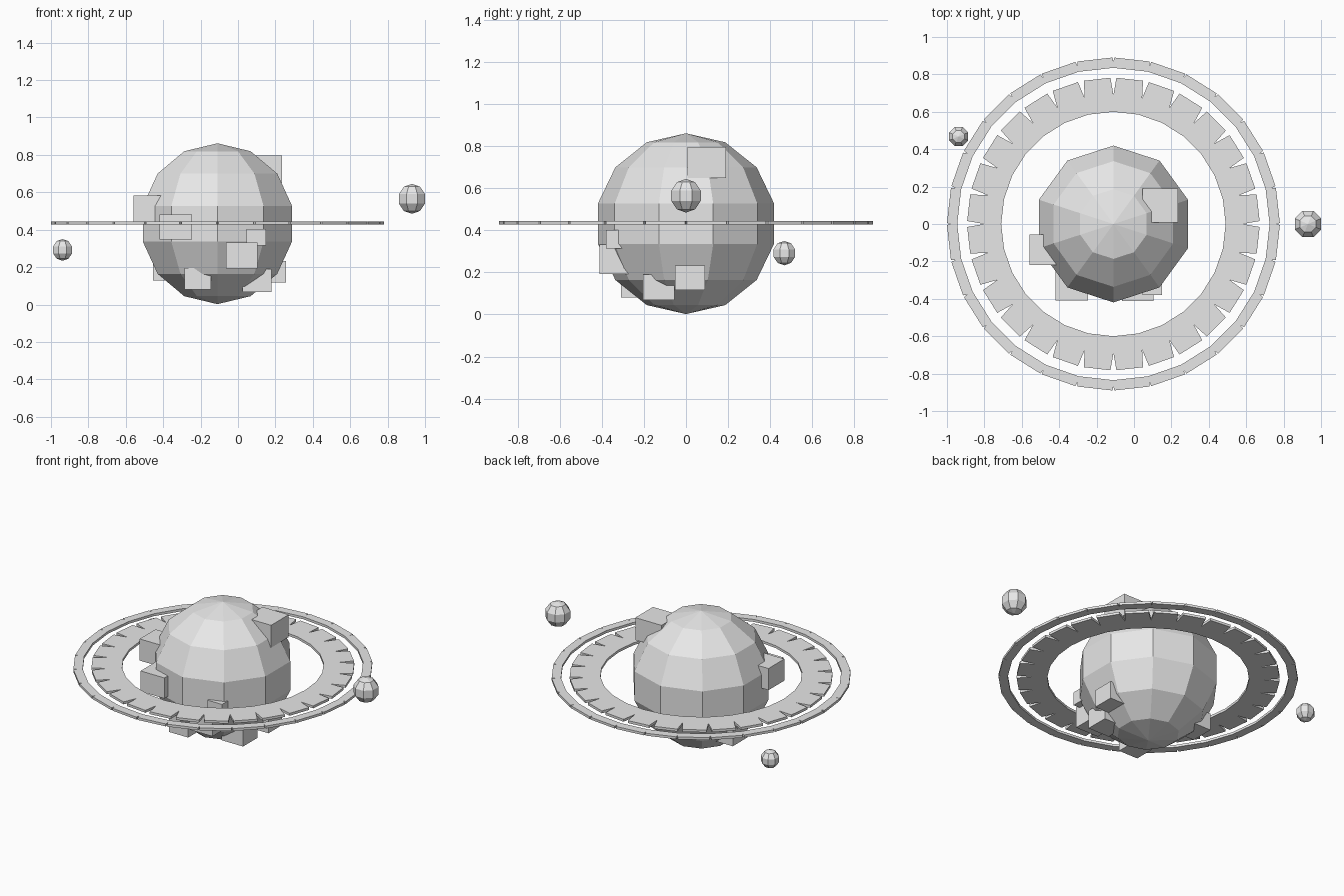
import bpy, bmesh, math
from mathutils import Matrix, Vector

if "Cube" in bpy.data.objects:
    bpy.data.objects.remove(bpy.data.objects["Cube"])

grey = bpy.data.materials.new("light grey")
grey.diffuse_color = (0.8, 0.8, 0.8, 1)
grey.use_nodes = True
grey.node_tree.nodes["Principled BSDF"].inputs["Base Color"].default_value = grey.diffuse_color
CX = -0.11  # planet axis


def finish(name, bm, loc):
    bmesh.ops.recalc_face_normals(bm, faces=bm.faces)
    me = bpy.data.meshes.new(name)
    bm.to_mesh(me)
    bm.free()
    me.materials.append(grey)
    ob = bpy.data.objects.new(name, me)
    ob.location = loc
    bpy.context.collection.objects.link(ob)
    return ob


def ball(name, loc, r, segs, rings, turn):
    """Low-poly globe with its first column of corners at angle turn."""
    bm = bmesh.new()
    rows = []
    for k in range(1, rings):
        p = math.pi * k / rings
        rows.append([bm.verts.new((r * math.sin(p) * math.cos(turn + math.tau * s / segs),
                                   r * math.sin(p) * math.sin(turn + math.tau * s / segs),
                                   r * math.cos(p))) for s in range(segs)])
    top, bottom = bm.verts.new((0, 0, r)), bm.verts.new((0, 0, -r))
    for s in range(segs):
        t = (s + 1) % segs
        bm.faces.new((top, rows[0][s], rows[0][t]))
        bm.faces.new((bottom, rows[-1][t], rows[-1][s]))
        for a, b in zip(rows, rows[1:]):
            bm.faces.new((a[s], b[s], b[t], a[t]))
    return finish(name, bm, loc)


def notched_ring(name, r_in, r_out, r_tip, half_width, n=28, thick=0.016):
    """Flat ring with a V notch cut into the outer edge at every corner."""
    bm = bmesh.new()

    def point(r, a):
        return bm.verts.new((r * math.cos(a), r * math.sin(a), 0))

    d = half_width / r_out
    cols = []
    for i in range(n):
        a = math.tau * i / n
        cols.append((point(r_in, a), point(r_tip, a), point(r_out, a - d), point(r_out, a + d)))
    for i in range(n):
        p, q = cols[i], cols[(i + 1) % n]
        bm.faces.new((p[0], p[1], p[3], q[2], q[1], q[0]))
    ext = bmesh.ops.extrude_face_region(bm, geom=bm.faces[:], use_keep_orig=True)
    moved = [g for g in ext["geom"] if isinstance(g, bmesh.types.BMVert)]
    bmesh.ops.translate(bm, verts=moved, vec=(0, 0, thick))
    return finish(name, bm, (CX, 0, 0.428))


def block(name, lo, hi):
    lo, hi = Vector(lo), Vector(hi)
    bm = bmesh.new()
    bmesh.ops.create_cube(bm, size=1, matrix=Matrix.Diagonal((*(hi - lo), 1)))
    return finish(name, bm, (lo + hi) / 2)


# planet and its two moons
ball("planet", (CX, 0, 0.432), 0.43, 10, 7, math.pi / 2)
ball("large_moon", (0.93, 0, 0.565), 0.08, 8, 5, math.pi / 8)
ball("small_moon", (-0.938, 0.468, 0.292), 0.058, 8, 5, math.pi / 8)

# flat rings
notched_ring("inner_ring", 0.60, 0.782, 0.69, 0.016)
notched_ring("outer_ring", 0.835, 0.89, 0.868, 0.005)

# surface blocks, each given by its low and high corner
blocks = [
    ((-0.56, -0.22, 0.44), (-0.395, -0.055, 0.582)),
    ((-0.42, -0.41, 0.347), (-0.247, -0.24, 0.482)),
    ((0.045, -0.38, 0.315), (0.15, -0.28, 0.403)),
    ((-0.065, -0.412, 0.193), (0.103, -0.24, 0.332)),
    ((0.045, 0.007, 0.65), (0.235, 0.19, 0.797)),
    ((-0.285, -0.31, 0.08), (-0.145, -0.175, 0.195)),
    ((0.025, -0.205, 0.068), (0.18, -0.055, 0.19)),
    ((0.115, -0.052, 0.117), (0.257, 0.09, 0.232)),
    ((-0.455, 0.01, 0.128), (-0.31, 0.165, 0.24)),
]
for i, (lo, hi) in enumerate(blocks, 1):
    block(f"surface_block_{i}", lo, hi)
